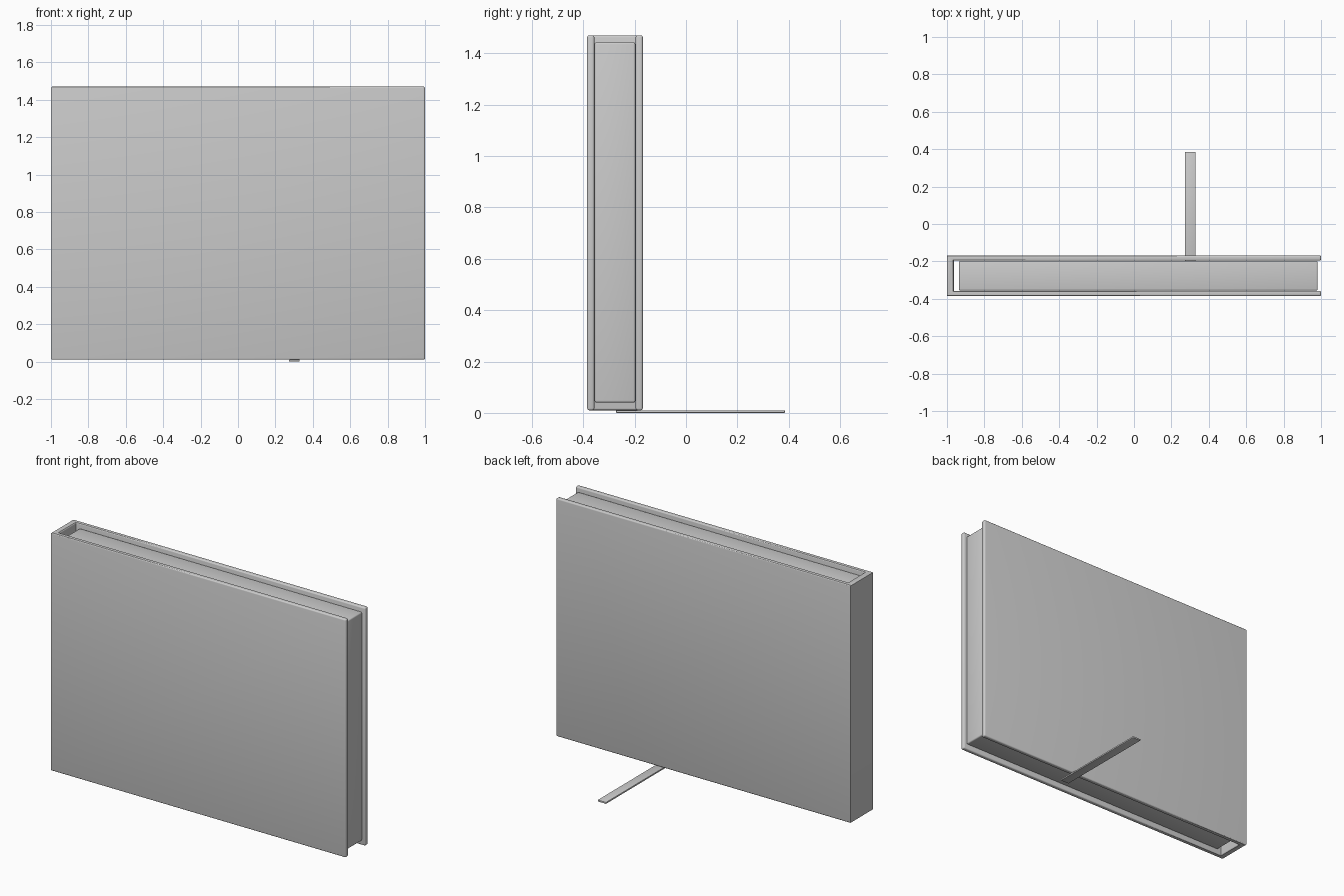
import bpy, bmesh

if "Cube" in bpy.data.objects:
    bpy.data.objects.remove(bpy.data.objects["Cube"])


def add_prism(name, profile, z0, z1, bevel, segments=3, keep_sharp=lambda e: False):
    """Extrude an XY outline from z0 to z1 and round its edges."""
    bm = bmesh.new()
    face = bm.faces.new([bm.verts.new((x, y, z0)) for x, y in profile])
    top = bmesh.ops.extrude_face_region(bm, geom=[face])["geom"]
    bmesh.ops.translate(bm, vec=(0, 0, z1 - z0),
                        verts=[v for v in top if isinstance(v, bmesh.types.BMVert)])
    bmesh.ops.recalc_face_normals(bm, faces=bm.faces)
    if bevel:
        edges = [e for e in bm.edges if not keep_sharp(e)]
        bmesh.ops.bevel(bm, geom=edges, offset=bevel, segments=segments,
                        profile=0.5, affect='EDGES', clamp_overlap=True)
    mesh = bpy.data.meshes.new(name)
    bm.to_mesh(mesh)
    bm.free()
    obj = bpy.data.objects.new(name, mesh)
    bpy.context.collection.objects.link(obj)
    bpy.context.view_layer.objects.active = obj
    bpy.ops.object.select_all(action='DESELECT')
    obj.select_set(True)
    bpy.ops.object.shade_smooth_by_angle()
    return obj


def rect(x0, x1, y0, y1):
    return [(x0, y0), (x1, y0), (x1, y1), (x0, y1)]


FRONT, BACK, BOARD = -0.385, -0.168, 0.028
SPINE_IN = -0.963


def spine_corner(e):
    a, b = e.verts
    return abs(a.co.z - b.co.z) > 0.1 and a.co.x < 0


# Hard cover: C-shaped section made of two boards and the spine
cover_outline = [(-1, FRONT), (1, FRONT), (1, FRONT + BOARD),
                 (SPINE_IN, FRONT + BOARD), (SPINE_IN, BACK - BOARD),
                 (1, BACK - BOARD), (1, BACK), (-1, BACK)]
add_prism("hard_cover", cover_outline, 0.01, 1.47, 0.008, keep_sharp=spine_corner)

# Page block, set in from the cover edges
add_prism("page_block", rect(-0.936, 0.982, FRONT + BOARD + 0.001, BACK - BOARD - 0.001),
          0.04, 1.443, 0.008)

# Ribbon bookmark lying on the ground behind the book
add_prism("ribbon_bookmark", rect(0.273, 0.33, -0.272, 0.385), 0.0, 0.01, 0.002, 2)
